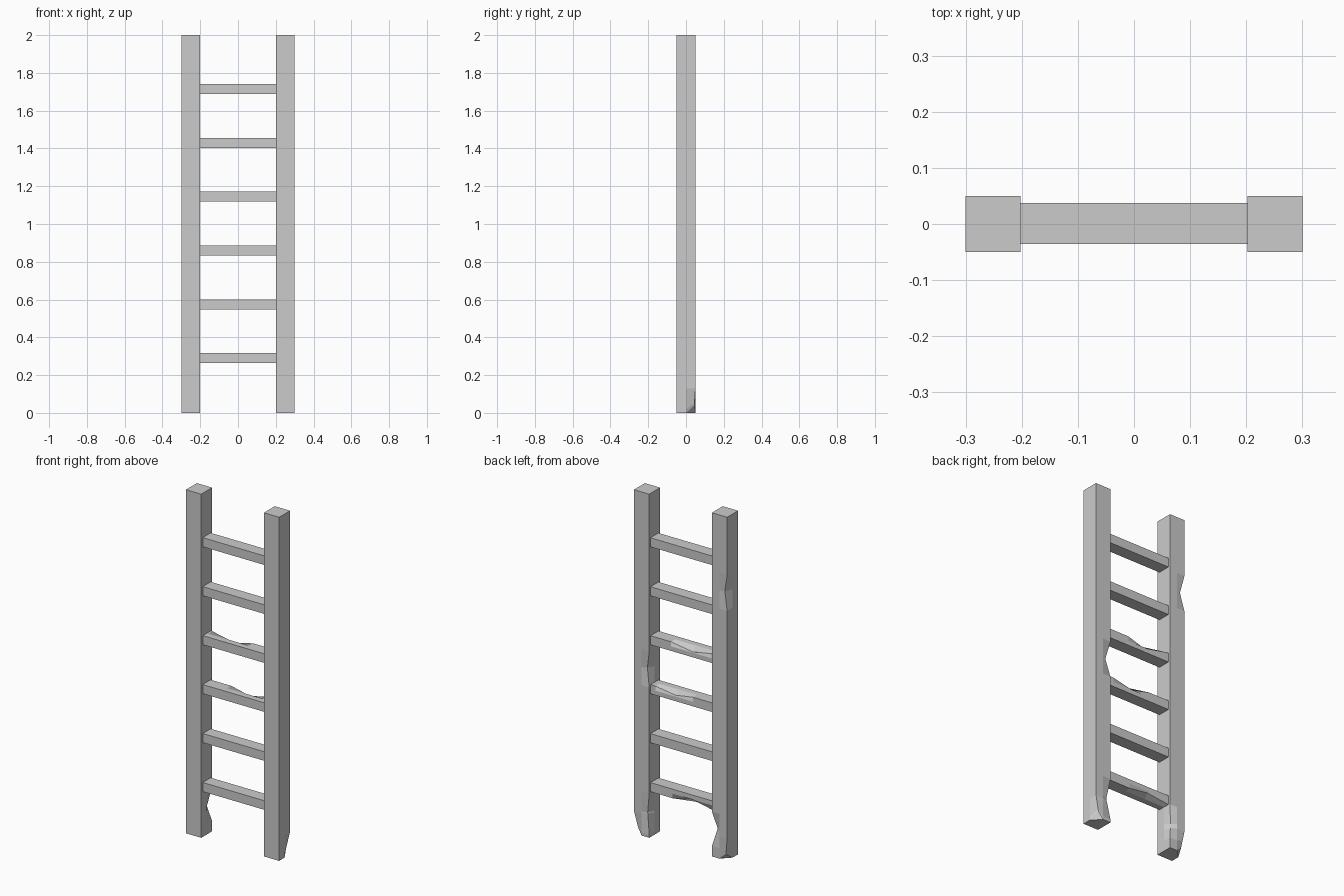
import bpy, bmesh
from mathutils import Vector

if "Cube" in bpy.data.objects:
    bpy.data.objects.remove(bpy.data.objects["Cube"])

# Cross-section ring: corners and side midpoints
RING = [(-1, -1), (0, -1), (1, -1), (1, 0), (1, 1), (0, 1), (-1, 1), (-1, 0)]


def beam(name, axis, start, end, half, centre, chips=()):
    """Square beam along 'z' or 'x'; chips = (corner, position, reach, offset)."""
    stations = {start, end}
    for _, c, h, _ in chips:
        stations |= {s for s in (c - h, c, c + h) if start < s < end}
    bm = bmesh.new()
    rows = []
    for s in sorted(stations):
        row = []
        for u, v in RING:
            a, b = centre[0] + u * half[0], centre[1] + v * half[1]
            p = Vector((a, b, s)) if axis == 'z' else Vector((s, a, b))
            for corner, c, h, off in chips:
                if corner == (u, v):
                    p += Vector(off) * max(0, 1 - abs(s - c) / h)
            row.append(bm.verts.new(p))
        rows.append(row)
    for r0, r1 in zip(rows, rows[1:]):
        for i in range(8):
            j = (i + 1) % 8
            bm.faces.new((r0[i], r0[j], r1[j], r1[i]))
    for r in (rows[0], rows[-1]):
        bm.faces.new([r[i] for i in (1, 3, 5, 7)])
        for i in (0, 2, 4, 6):
            bm.faces.new((r[i - 1], r[i], r[i + 1]))
    bmesh.ops.recalc_face_normals(bm, faces=bm.faces)
    mesh = bpy.data.meshes.new(name)
    bm.to_mesh(mesh)
    bm.free()
    obj = bpy.data.objects.new(name, mesh)
    bpy.context.collection.objects.link(obj)


# Side posts with knocked back edges and worn feet
beam("left_post", 'z', 0, 2, (0.049, 0.05), (-0.251, 0), [
    ((1, 1), 0.16, 0.10, (-0.022, -0.022, 0)),
    ((-1, 1), 0.0, 0.13, (0.015, -0.01, 0.03)),
    ((-1, 1), 1.56, 0.105, (0.022, -0.01, 0)),
])
beam("right_post", 'z', 0, 2, (0.049, 0.05), (0.251, 0), [
    ((1, 1), 0.0, 0.13, (-0.022, -0.006, 0.04)),
    ((-1, 1), 0.14, 0.12, (0.018, -0.012, 0)),
    ((-1, 1), 0.98, 0.105, (0.022, -0.015, 0)),
])

# Rungs, some chipped along a back edge
rung_chips = {
    0: [((1, -1), -0.07, 0.13, (0, -0.012, 0.025))],
    2: [((1, 1), 0.05, 0.12, (0, -0.012, -0.025))],
    3: [((1, 1), -0.06, 0.13, (0, -0.012, -0.028))],
}
for i in range(6):
    beam(f"rung_{i + 1}", 'x', -0.203, 0.203, (0.0365, 0.0265),
         (0.001, 0.29 + 0.285 * i), rung_chips.get(i, ()))
